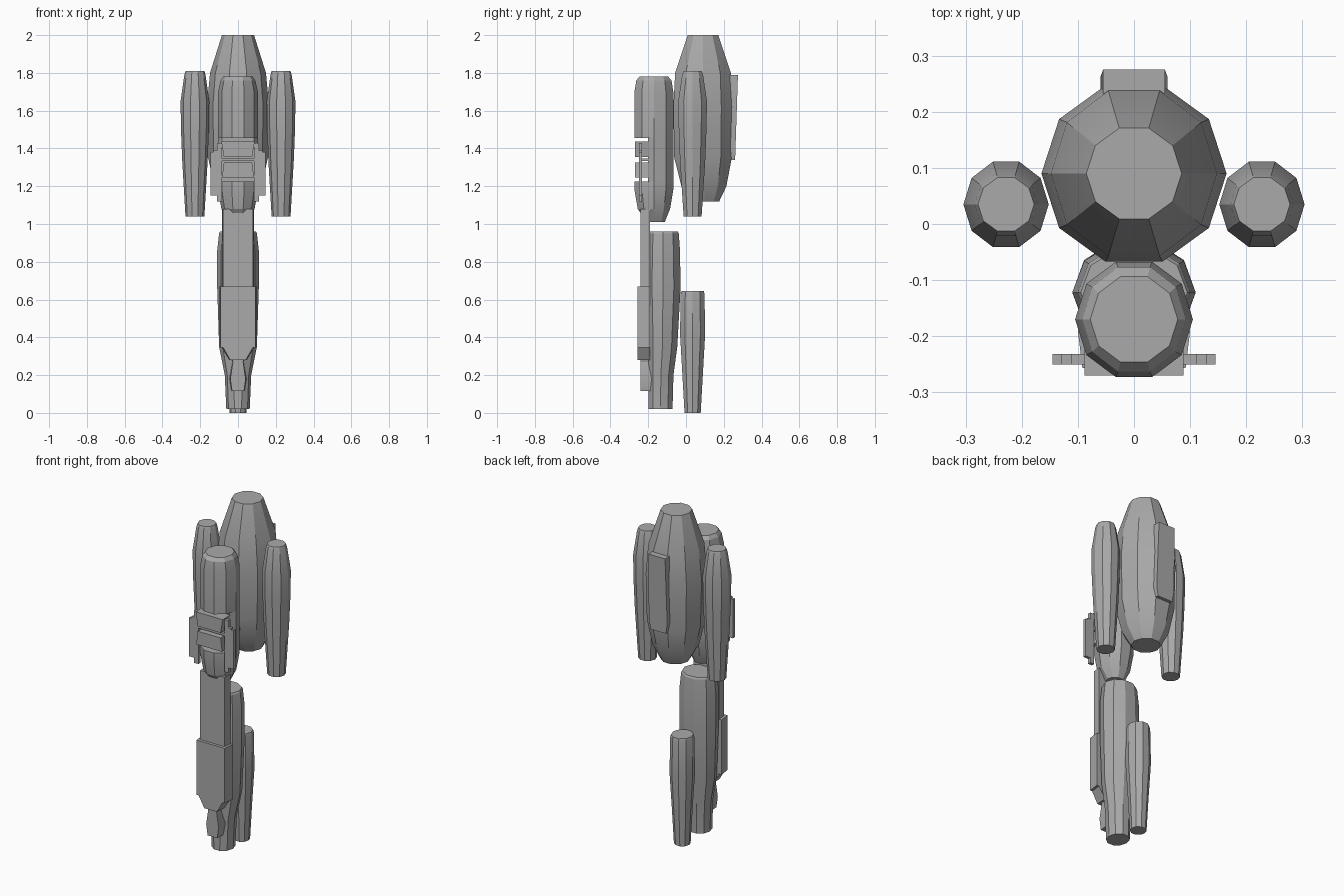
import bpy, bmesh, math

cube = bpy.data.objects.get("Cube")
if cube:
    bpy.data.objects.remove(cube, do_unlink=True)

grey = bpy.data.materials.new("plain grey")
grey.use_nodes = True
colour = (0.4, 0.4, 0.4, 1)
grey.diffuse_color = colour
grey.node_tree.nodes["Principled BSDF"].inputs["Base Color"].default_value = colour


def finish(name, bm):
    bmesh.ops.recalc_face_normals(bm, faces=bm.faces)
    mesh = bpy.data.meshes.new(name)
    bm.to_mesh(mesh)
    bm.free()
    mesh.materials.append(grey)
    obj = bpy.data.objects.new(name, mesh)
    bpy.context.collection.objects.link(obj)
    bpy.ops.object.select_all(action='DESELECT')
    obj.select_set(True)
    bpy.context.view_layer.objects.active = obj
    bpy.ops.object.shade_smooth_by_angle(angle=math.radians(20))
    return obj


def loft(name, rings, x=0, sides=10):
    """Stack of rings: (z, x radius, y radius, y centre[, front limit])."""
    bm = bmesh.new()
    loops = []
    for z, rx, ry, cy, *limit in rings:
        loop = []
        for i in range(sides):
            a = math.tau * i / sides
            y = cy + ry * math.sin(a)
            if limit:
                y = max(y, limit[0])
            loop.append(bm.verts.new((x + rx * math.cos(a), y, z)))
        loops.append(loop)
    for low, high in zip(loops, loops[1:]):
        for i in range(sides):
            j = (i + 1) % sides
            bm.faces.new((low[i], low[j], high[j], high[i]))
    bm.faces.new(loops[0])
    bm.faces.new(loops[-1])
    return finish(name, bm)


def plate(name, half, front, back, bevel=0):
    """Symmetric front outline, given as (half width, z), extruded along y."""
    bm = bmesh.new()
    outline = half + [(-x, z) for x, z in reversed(half)]
    f = [bm.verts.new((x * (1 - bevel), front, z)) for x, z in outline]
    b = [bm.verts.new((x, back, z)) for x, z in outline]
    bm.faces.new(f)
    bm.faces.new(b)
    for i in range(len(f)):
        j = (i + 1) % len(f)
        bm.faces.new((f[i], f[j], b[j], b[i]))
    return finish(name, bm)


def box(name, x0, x1, y0, y1, z0, z1):
    bm = bmesh.new()
    bmesh.ops.create_cube(bm, size=1)
    for v in bm.verts:
        v.co.x = x1 if v.co.x > 0 else x0
        v.co.y = y1 if v.co.y > 0 else y0
        v.co.z = z1 if v.co.z > 0 else z0
    return finish(name, bm)


# Thigh
loft("thigh_body", [
    (1.12, .08, .08, .10), (1.2, .125, .125, .095), (1.35, .158, .16, .09),
    (1.62, .165, .165, .09), (1.8, .148, .155, .09), (2.0, .085, .085, .09)])

# Raised panel on the back of the thigh, tapered at both ends
panel = plate("thigh_back_panel", [(.05, 1.34), (.06, 1.4), (.055, 1.79)], .17, .26)
for v in panel.data.vertices:
    if v.co.y > .2 and 1.39 < v.co.z:
        v.co.y = .275 if v.co.z > 1.7 else .262

# Side pods
for side, sx in (("left", 1), ("right", -1)):
    loft(side + "_thigh_pod", [
        (1.04, .05, .05, .035), (1.33, .067, .07, .035), (1.5, .074, .077, .035),
        (1.65, .076, .08, .035), (1.79, .056, .058, .035), (1.81, .05, .05, .035)],
        x=sx * .228)

# Knee, with a notch cut across its front
cy, notch = -.17, -.2
loft("knee_body", [
    (1.01, .05, .05, -.16), (1.08, .088, .09, cy), (1.18, .105, .108, cy),
    (1.225, .105, .108, cy), (1.225, .105, .108, cy, notch),
    (1.455, .105, .108, cy, notch), (1.455, .105, .108, cy),
    (1.7, .105, .108, cy), (1.76, .092, .098, cy), (1.78, .078, .08, cy)])

# Wedge blocks inside the notch
plate("knee_upper_block", [(.075, 1.355), (.088, 1.437)], -.27, -.17)
plate("knee_lower_block", [(.085, 1.245), (.075, 1.325)], -.27, -.17)
plate("knee_joint_strip", [(.085, 1.333), (.085, 1.347)], -.25, -.17)

# Rails beside the knee
for side, s in (("left", 1), ("right", -1)):
    for part, a, b, z0, z1 in (("inner", .085, .112, 1.12, 1.43),
                               ("middle", .112, .13, 1.15, 1.39),
                               ("outer", .13, .145, 1.15, 1.38)):
        box(f"{side}_{part}_rail", min(s * a, s * b), max(s * a, s * b),
            -.25, -.232, z0, z1)

# Lower leg
loft("calf_body", [
    (.02, .062, .067, -.135), (.2, .07, .07, -.133), (.35, .1, .083, -.125),
    (.66, .11, .098, -.122), (.86, .11, .095, -.122), (.95, .1, .088, -.122),
    (.96, .095, .082, -.122)])
loft("calf_rear_pod", [
    (0, .045, .045, .035), (.22, .056, .058, .035), (.42, .068, .07, .035),
    (.63, .064, .066, .035), (.645, .06, .062, .035)])

# Shin plates
plate("upper_shin_plate", [(.085, .6), (.085, 1.08)], -.24, -.19, .06)
plate("shin_armour", [(.045, .28), (.085, .345), (.1, .345), (.1, .67)],
      -.257, -.19, .08)
plate("ankle_plate", [(.035, .115), (.045, .18), (.03, .27), (.05, .34)],
      -.24, -.18, .1)
